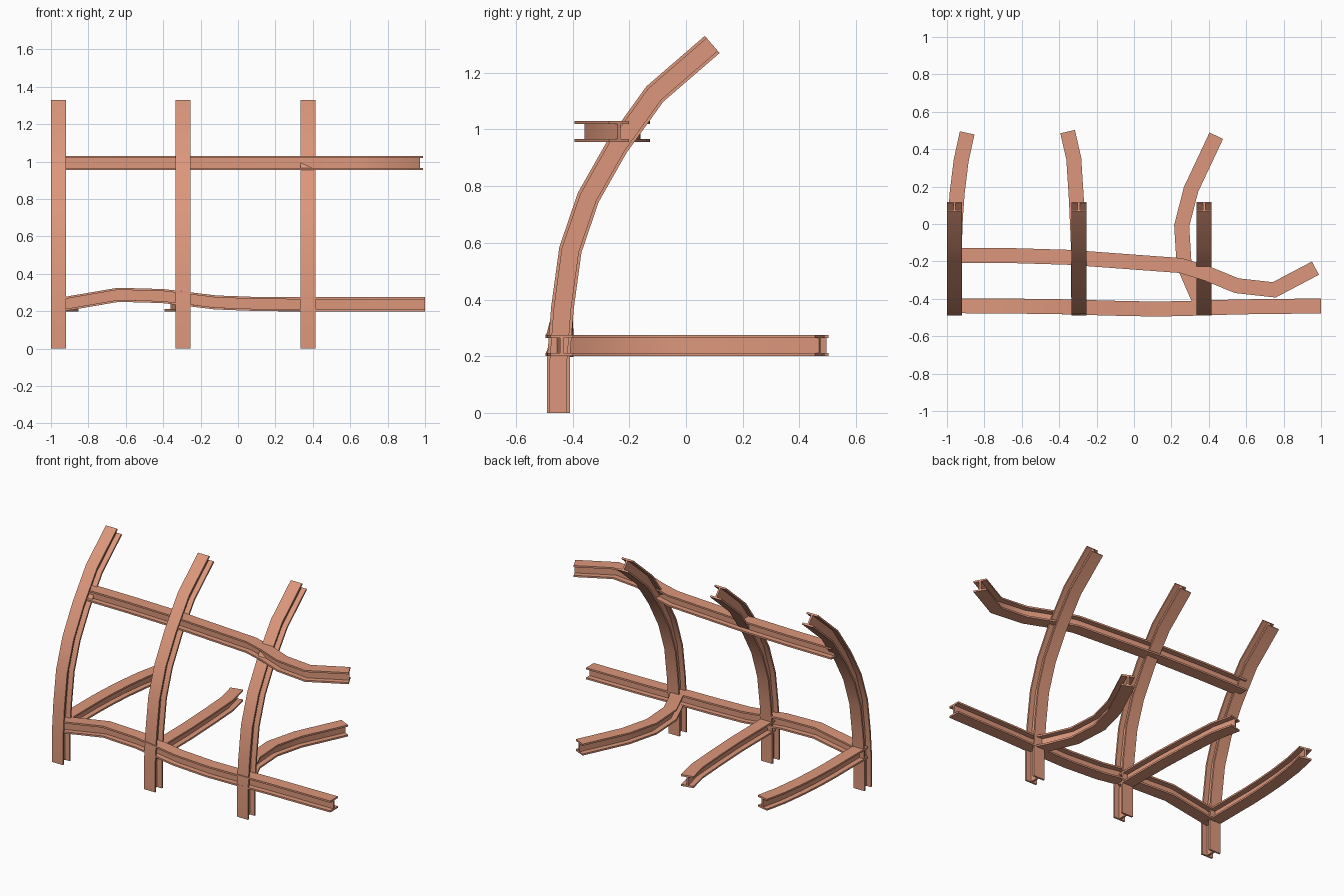
import bpy, bmesh
from mathutils import Vector

if "Cube" in bpy.data.objects:
    bpy.data.objects.remove(bpy.data.objects["Cube"])

mat = bpy.data.materials.new("copper_paint")
mat.diffuse_color = (0.72, 0.31, 0.2, 1)
mat.use_nodes = True
mat.node_tree.nodes["Principled BSDF"].inputs["Base Color"].default_value = mat.diffuse_color


def i_profile(w, h, flange=0.011, web=0.012):
    """I-section outline: u across the flanges, v along the web."""
    a, b, c, d = w / 2, h / 2, web / 2, h / 2 - flange
    right = [(a, -b), (a, -d), (c, -d), (c, d), (a, d), (a, b)]
    return right + [(-u, -v) for u, v in right]


def beam(name, path, up, w=0.08, h=0.075):
    """Sweep the I-section along a polyline with mitred joints."""
    pts = [Vector(p) for p in path]
    dirs = [(q - p).normalized() for p, q in zip(pts, pts[1:])]
    prof = i_profile(w, h)
    n = len(prof)
    bm = bmesh.new()
    rings = []
    for i, p in enumerate(pts):
        d0, d1 = dirs[max(i - 1, 0)], dirs[min(i, len(dirs) - 1)]
        t = (d0 + d1).normalized()
        side = d0.cross(Vector(up)).normalized()
        nor = side.cross(d0)
        ring = []
        for u, v in prof:
            off = side * u + nor * v
            off -= d0 * (off.dot(t) / d0.dot(t))   # slide onto the mitre plane
            ring.append(bm.verts.new(p + off))
        rings.append(ring)
    for r, s in zip(rings, rings[1:]):
        for k in range(n):
            j = (k + 1) % n
            bm.faces.new((r[k], r[j], s[j], s[k]))
    bm.faces.new(rings[0][::-1])
    bm.faces.new(rings[-1])
    bmesh.ops.recalc_face_normals(bm, faces=bm.faces)
    me = bpy.data.meshes.new(name)
    bm.to_mesh(me)
    bm.free()
    me.materials.append(mat)
    ob = bpy.data.objects.new(name, me)
    bpy.context.collection.objects.link(ob)
    bpy.ops.object.select_all(action='DESELECT')
    ob.select_set(True)
    bpy.context.view_layer.objects.active = ob
    bpy.ops.object.shade_smooth_by_angle(angle=0.6)
    return ob


# Three identical curved columns
curve = [(-0.45, 0), (-0.45, 0.19), (-0.436, 0.37), (-0.408, 0.575),
         (-0.345, 0.76), (-0.243, 0.94), (-0.11, 1.125), (0.0925, 1.30)]
for i, x in enumerate((-0.96, -0.295, 0.375)):
    beam(f"column_{i + 1}", [(x, y, z) for y, z in curve], (0, -1, 0.01), h=0.08)

# Upper cross beam, bent sideways at the right
upper = [(-0.96, -0.167), (-0.65, -0.169), (-0.35, -0.178), (0.25, -0.222),
         (0.39, -0.265), (0.55, -0.33), (0.75, -0.352), (0.97, -0.236)]
beam("upper_cross_beam", [(x, y, 0.9925) for x, y in upper], (0, 0, 1))

# Lower cross beam, buckled upward at the left
beam("lower_cross_beam",
     [(-0.96, -0.437, 0.235), (-0.92, -0.437, 0.24), (-0.64, -0.439, 0.288),
      (-0.40, -0.442, 0.281), (-0.12, -0.45, 0.247), (0.12, -0.455, 0.238),
      (0.34, -0.45, 0.2375), (0.57, -0.443, 0.2375), (1, -0.438, 0.2375)], (0, 0, 1))

# Floor beams running back from each column
floors = [
    [(-0.96, -0.45), (-0.96, -0.1), (-0.955, 0.03), (-0.945, 0.17), (-0.924, 0.34), (-0.892, 0.487)],
    [(-0.295, -0.45), (-0.298, -0.1), (-0.308, 0.13), (-0.322, 0.35), (-0.355, 0.494)],
    [(0.375, -0.45), (0.335, -0.375), (0.268, -0.22), (0.255, -0.01), (0.305, 0.185), (0.44, 0.472)],
]
for i, path in enumerate(floors):
    beam(f"floor_beam_{i + 1}", [(x, y, 0.2375) for x, y in path], (0, 0, 1))
